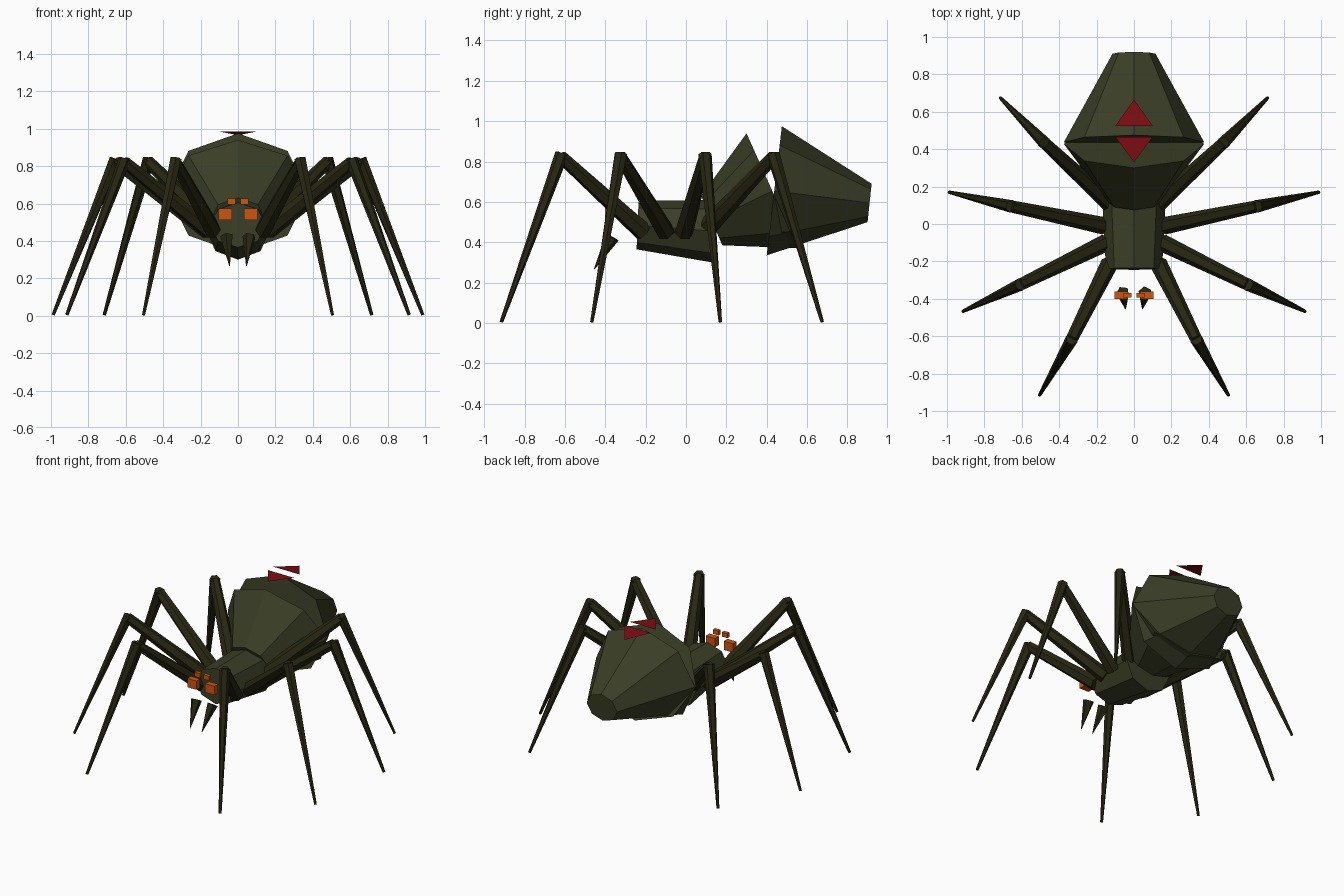
import bpy, bmesh, math
from mathutils import Vector

old = bpy.data.objects.get("Cube")
if old:
    bpy.data.objects.remove(old)


def material(name, rgb):
    m = bpy.data.materials.new(name)
    m.use_nodes = True
    m.diffuse_color = (*rgb, 1)
    m.node_tree.nodes["Principled BSDF"].inputs["Base Color"].default_value = (*rgb, 1)
    return m


olive = material("olive", (0.042, 0.048, 0.019))
dark_olive = material("dark olive", (0.021, 0.020, 0.006))
orange = material("orange", (0.6, 0.09, 0.007))
red = material("red", (0.2, 0.004, 0.006))


def finish(bm, name, mat):
    bmesh.ops.recalc_face_normals(bm, faces=bm.faces)
    mesh = bpy.data.meshes.new(name)
    bm.to_mesh(mesh)
    bm.free()
    mesh.materials.append(mat)
    obj = bpy.data.objects.new(name, mesh)
    bpy.context.collection.objects.link(obj)
    return obj


def loft(name, rings, mat):
    """Join closed rings of points with side faces and cap both ends."""
    bm = bmesh.new()
    loops = [[bm.verts.new(p) for p in ring] for ring in rings]
    n = len(loops[0])
    for a, b in zip(loops, loops[1:]):
        for i in range(n):
            j = (i + 1) % n
            bm.faces.new((a[i], a[j], b[j], b[i]))
    bm.faces.new(loops[0])
    bm.faces.new(loops[-1])
    return finish(bm, name, mat)


def ring(centre, u, v, sides):
    angles = [2 * math.pi * i / sides for i in range(sides)]
    return [centre + u * math.cos(a) + v * math.sin(a) for a in angles]


def body_ring(top, bottom, half_width):
    """Octagon across the body, given its top and bottom points as (y, z)."""
    t, b = Vector((0, *top)), Vector((0, *bottom))
    return ring((t + b) / 2, (t - b) / 2, Vector((half_width, 0, 0)), 8)


def rod(name, start, end, r0, r1, mat, sides=6):
    a, b = Vector(start), Vector(end)
    d = (b - a).normalized()
    u = d.cross(Vector((0, 0, 1))).normalized()
    v = d.cross(u)
    return loft(name, [ring(a, u * r0, v * r0, sides), ring(b, u * r1, v * r1, sides)], mat)


def box(name, centre, size, mat):
    bm = bmesh.new()
    bmesh.ops.create_cube(bm, size=1)
    bmesh.ops.scale(bm, vec=size, verts=bm.verts)
    bmesh.ops.translate(bm, vec=centre, verts=bm.verts)
    return finish(bm, name, mat)


# Body
loft("thorax", [body_ring((-0.235, 0.605), (-0.245, 0.365), 0.15),
                body_ring((0.14, 0.61), (0.13, 0.30), 0.17)], olive)
loft("front_abdomen", [body_ring((0.075, 0.63), (0.18, 0.385), 0.15),
                       body_ring((0.30, 0.94), (0.555, 0.37), 0.375)], olive)
loft("rear_abdomen", [body_ring((0.475, 0.975), (0.40, 0.335), 0.375),
                      body_ring((0.92, 0.69), (0.90, 0.50), 0.115)], olive)

# Triangular markings above the abdomen: base y, apex y, apex z
for name, base, apex, z in (("front_marking", 0.465, 0.33, 0.985),
                            ("rear_marking", 0.525, 0.665, 0.965)):
    bm = bmesh.new()
    bm.faces.new([bm.verts.new(p) for p in
                  ((-0.1, base, 0.985), (0.1, base, 0.985), (0, apex, z))])
    obj = finish(bm, name, red)
    if obj.data.polygons[0].normal.z < 0:
        obj.data.flip_normals()

# Legs: hip, knee, foot on the left side, mirrored to the right
legs = {
    "front": ((0.13, -0.21, 0.45), (0.335, -0.62, 0.825), (0.505, -0.915, 0.005)),
    "mid_front": ((0.15, -0.10, 0.45), (0.61, -0.325, 0.825), (0.915, -0.467, 0.005)),
    "mid_rear": ((0.16, -0.01, 0.45), (0.66, 0.095, 0.825), (0.988, 0.17, 0.005)),
    "rear": ((0.13, 0.11, 0.48), (0.48, 0.435, 0.825), (0.715, 0.675, 0.005)),
}
for side, s in (("left", 1), ("right", -1)):
    for name, points in legs.items():
        hip, knee, foot = (Vector((x * s, y, z)) for x, y, z in points)
        rod(f"{side}_{name}_upper_leg", hip, knee, 0.047, 0.032, dark_olive)
        rod(f"{side}_{name}_lower_leg", knee + (knee - foot) * 0.015, foot,
            0.034, 0.009, dark_olive)
    # Face
    box(f"{side}_large_eye", (0.068 * s, -0.382, 0.543), (0.07, 0.04, 0.06), orange)
    box(f"{side}_small_eye", (0.034 * s, -0.382, 0.611), (0.042, 0.024, 0.03), orange)
    rod(f"{side}_fang", (0.06 * s, -0.365, 0.425), (0.045 * s, -0.455, 0.266),
        0.036, 0.002, dark_olive, 5)
